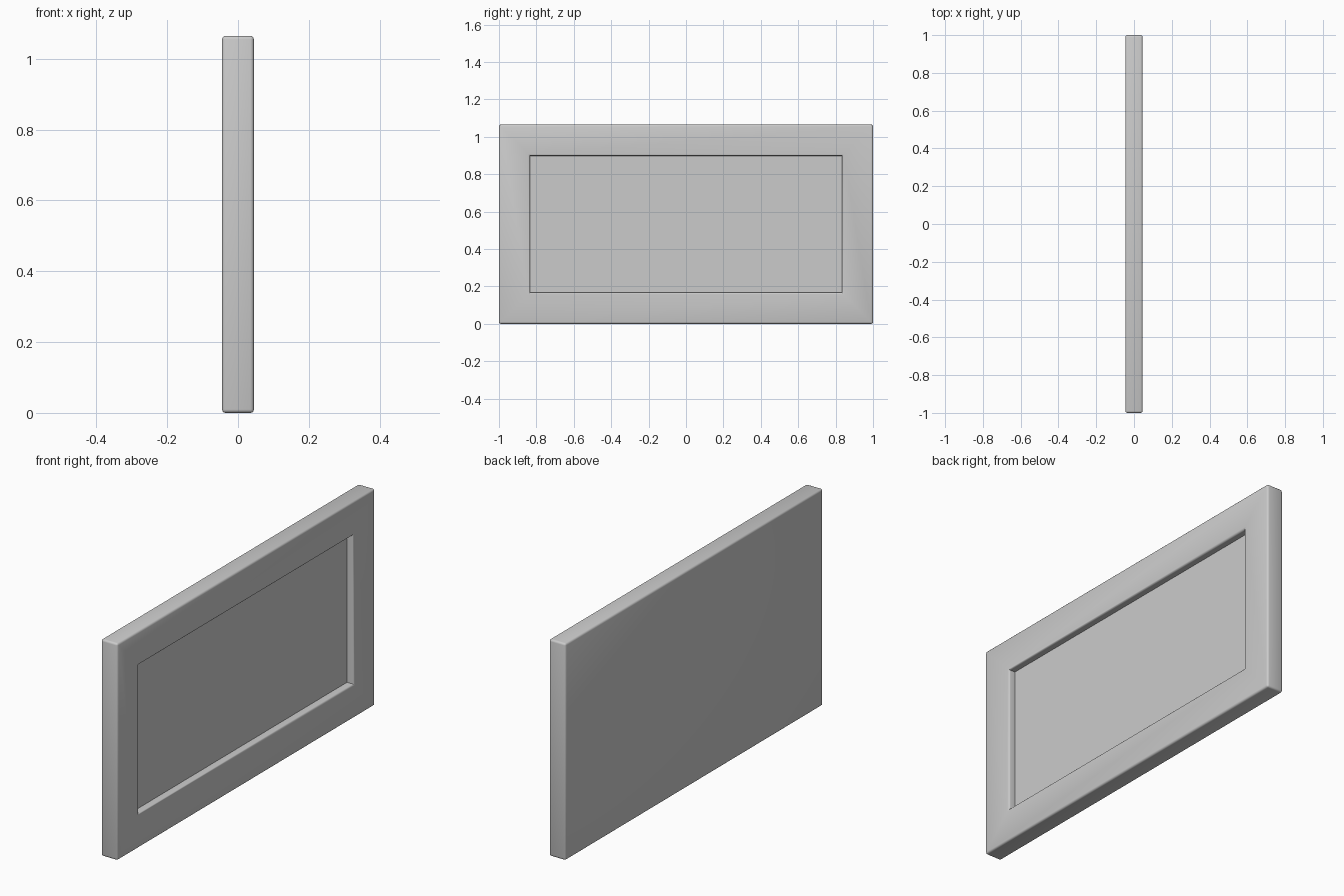
import bpy, bmesh
from mathutils import Matrix, Vector

if "Cube" in bpy.data.objects:
    bpy.data.objects.remove(bpy.data.objects["Cube"])

THICK, WIDTH, HEIGHT = 0.09, 2.0, 1.065
MARGIN, DEPTH, ROUND = 0.167, 0.036, 0.01

bm = bmesh.new()
# Slab standing on the ground
bmesh.ops.create_cube(bm, size=1, matrix=Matrix.Translation((0, 0, HEIGHT / 2))
                      @ Matrix.Diagonal((THICK, WIDTH, HEIGHT, 1)))

# Rectangular recess in the +x face
bm.normal_update()
face = max(bm.faces, key=lambda f: f.normal.x)
bmesh.ops.inset_region(bm, faces=[face], thickness=MARGIN, use_even_offset=True)
floor = bmesh.ops.extrude_discrete_faces(bm, faces=[face])["faces"][0]
bmesh.ops.translate(bm, verts=floor.verts, vec=Vector((-DEPTH, 0, 0)))
bm.normal_update()

# Round the outer edges and the recess rim, leave inner corners crisp
convex = [e for e in bm.edges if e.calc_face_angle_signed(0) > 0.5]
bmesh.ops.bevel(bm, geom=convex, offset=ROUND, offset_type='OFFSET',
                segments=3, profile=0.5, affect='EDGES')

mesh = bpy.data.meshes.new("recessed_panel")
bm.to_mesh(mesh)
bm.free()
panel = bpy.data.objects.new("recessed_panel", mesh)
bpy.context.collection.objects.link(panel)
bpy.context.view_layer.objects.active = panel
panel.select_set(True)
bpy.ops.object.shade_smooth_by_angle(angle=0.7)
